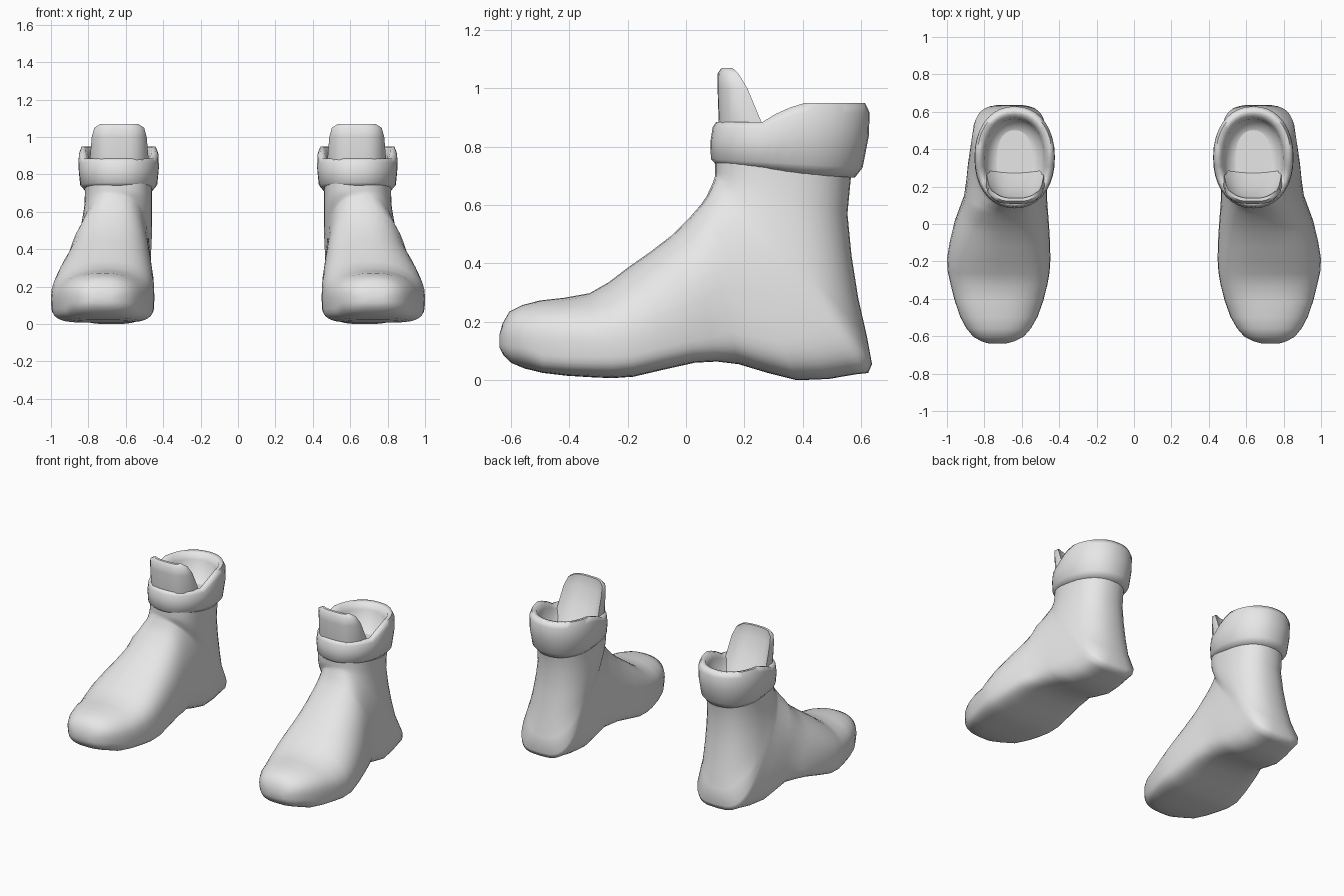
import bpy, bmesh, math

if "Cube" in bpy.data.objects:
    bpy.data.objects.remove(bpy.data.objects["Cube"])

grey = bpy.data.materials.new("light grey")
grey.diffuse_color = (0.8, 0.8, 0.8, 1)
grey.use_nodes = True
grey.node_tree.nodes["Principled BSDF"].inputs["Base Color"].default_value = grey.diffuse_color
N = 36


def sgnpow(v, p):
    return math.copysign(abs(v) ** p, v)


def refine(rows):
    """Insert one smooth in-between row after each given row."""
    out = []
    for i in range(len(rows) - 1):
        before, after = rows[max(i - 1, 0)], rows[min(i + 2, len(rows) - 1)]
        out.append(rows[i])
        out.append([(9 * (b + c) - a - d) / 16
                    for a, b, c, d in zip(before, rows[i], rows[i + 1], after)])
    return out + [rows[-1]]


def loft(name, rings, angle):
    """Skin closed rings of points, cap both ends, mirror to make the pair."""
    bm = bmesh.new()
    rows = [[bm.verts.new(p) for p in r] for r in rings]
    for a, b in zip(rows, rows[1:]):
        n = len(a)
        for i in range(n):
            j = (i + 1) % n
            bm.faces.new((a[i], a[j], b[j], b[i]))
    bm.faces.new(rows[0])
    bm.faces.new(rows[-1])
    bmesh.ops.recalc_face_normals(bm, faces=bm.faces)
    me = bpy.data.meshes.new(name)
    bm.to_mesh(me)
    bm.free()
    me.materials.append(grey)
    ob = bpy.data.objects.new(name, me)
    bpy.context.collection.objects.link(ob)
    bpy.ops.object.select_all(action='DESELECT')
    ob.select_set(True)
    bpy.context.view_layer.objects.active = ob
    bpy.ops.object.shade_smooth_by_angle(angle=math.radians(angle))
    ob.modifiers.new("pair", 'MIRROR').use_mirror_merge = False


# Boot body: sections fan from the toe, round the instep, to the ankle
# top y, top z, bottom y, bottom z, inner x, outer x, height of widest point
SECTIONS = [
    (-.638, .16, -.638, .11, .68, .78, .5),
    (-.605, .235, -.60, .06, .59, .86, .48),
    (-.50, .273, -.49, .025, .515, .93, .46),
    (-.33, .298, -.32, .01, .463, .98, .44),
    (-.20, .385, -.18, .012, .447, 1, .36),
    (-.05, .495, .03, .06, .455, .96, .32),
    (.05, .60, .18, .055, .465, .91, .32),
    (.08, .65, .38, 0, .465, .89, .33),
    (.095, .685, .58, .02, .468, .868, .38),
    (.098, .695, .637, .055, .468, .86, .42),
    (.10, .705, .59, .28, .46, .84, .47),
    (.10, .72, .553, .57, .46, .82, .5),
    (.10, .77, .58, .77, .46, .82, .5),
]
rings = []
for k, (ty, tz, by, bz, xi, xo, m) in enumerate(refine(SECTIONS)):
    # squareness: flat sole, steep inner side, rounder ankle
    sole = 3 if k < 4 else 4.5 if k < 12 else 3.5 if k < 19 else 2.3
    inner = 2.3 if k < 6 else 2.8
    outer = 2.3 if k < 6 else 2 if k < 12 else 2.4
    ring = []
    for i in range(N):
        c, s = math.cos(2 * math.pi * i / N), math.sin(2 * math.pi * i / N)
        e = 2 / (sole if c < 0 else outer if s > 0 else inner)
        f = m + sgnpow(c, e) * ((1 - m) if c > 0 else m)
        x = (xi + xo) / 2 + sgnpow(s, e) * (xo - xi) / 2
        ring.append((x, by + (ty - by) * f, bz + (tz - bz) * f))
    rings.append(ring)
loft("boot_body", rings, 70)


# Padded collar: rolled cuff, raised at the back, with a hollow opening
def rim(y):
    k = min(max((y - .27) / .13, 0), 1)
    return .885 + .065 * k ** .7


# half width, half depth, centre y, height from hem to rim
CUFF = [
    (.178, .236, .342, -.14), (.206, .26, .345, .02), (.215, .271, .355, .5),
    (.213, .269, .36, .85), (.2, .255, .358, 1), (.176, .23, .354, .98),
    (.16, .21, .352, .8), (.14, .19, .352, .25), (.09, .13, .352, .15),
]
rings = []
for hw, hd, cy, f in CUFF:
    ring = []
    for i in range(N):
        t = 2 * math.pi * i / N
        y = cy - hd * sgnpow(math.cos(t), .92)
        hem = .755 - .06 * (y - .08)
        ring.append((.638 + hw * sgnpow(math.sin(t), .92), y,
                     hem + (rim(y) - hem) * f))
    rings.append(ring)
loft("collar", rings, 75)

# Tongue: bowed front, hollowed sloping back, tapering to a rounded top
# height, half width, front y, wing tip y, middle back y
TONGUE = [
    (.76, .155, .13, .3, .28), (.88, .157, .112, .26, .2),
    (1, .147, .108, .21, .15), (1.05, .133, .108, .18, .14),
    (1.07, .1, .122, .158, .138),
]
rings = []
for z, hw, fy, wy, my in TONGUE:
    us = [-1 + i / 5 for i in range(11)]
    front = [(.635 + hw * u, fy + (wy - fy) * .6 * abs(u) ** 4, z) for u in us]
    back = [(.635 + hw * .97 * u, my + (wy - my) * abs(u) ** 3, z)
            for u in reversed(us)]
    rings.append(front + back)
loft("tongue", rings, 45)
